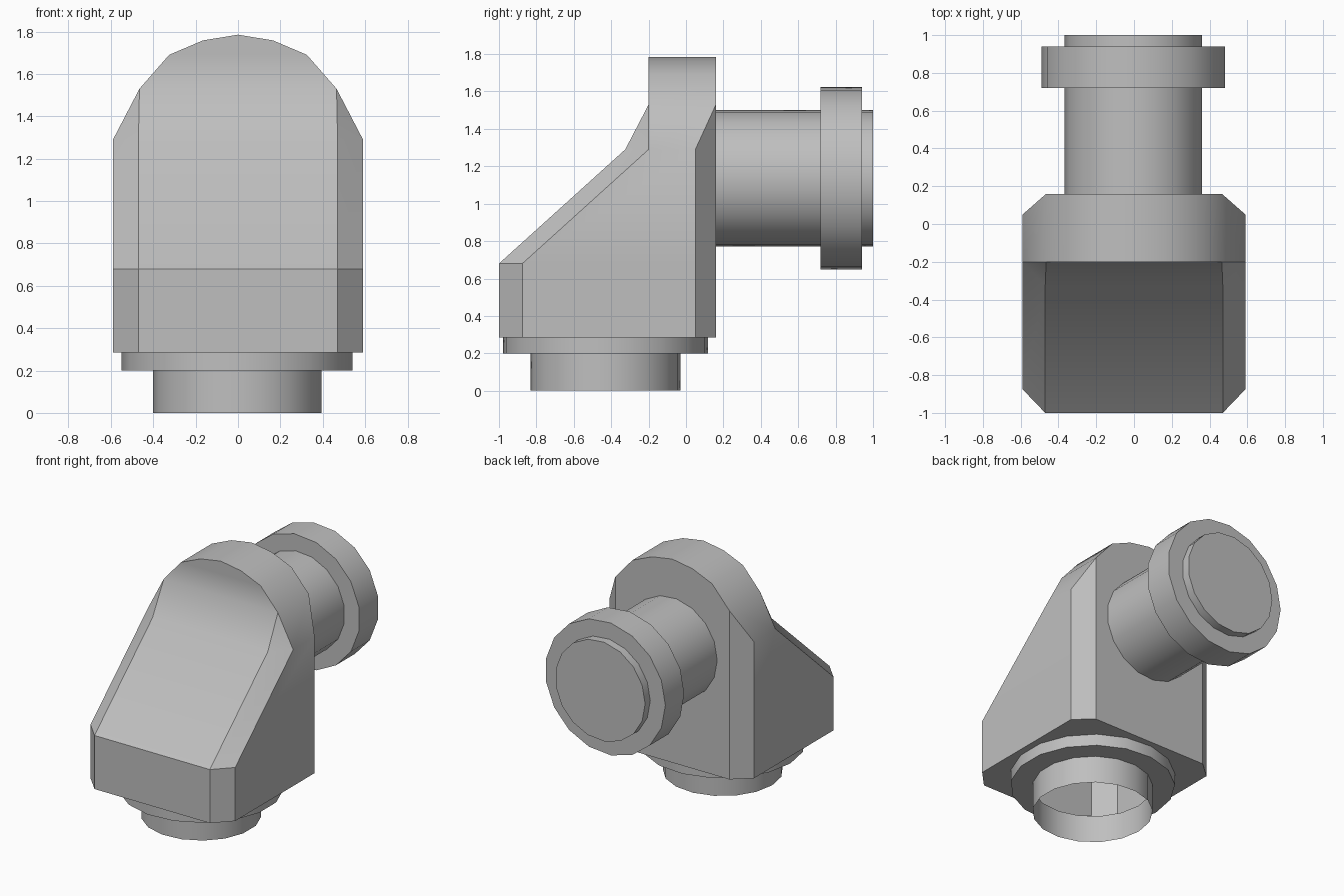
import bpy
import bmesh
from math import sin, cos, pi, radians

if "Cube" in bpy.data.objects:
    bpy.data.objects.remove(bpy.data.objects["Cube"], do_unlink=True)

SIDES = 17
COLLAR_Y, COLLAR_R, BASE_Z = -0.43, 0.55, 0.285

grey = bpy.data.materials.new("plain grey")
grey.use_nodes = True
grey.diffuse_color = (0.52, 0.52, 0.52, 1)
grey.node_tree.nodes["Principled BSDF"].inputs["Base Color"].default_value = grey.diffuse_color


def finish(bm, name):
    bmesh.ops.recalc_face_normals(bm, faces=bm.faces)
    mesh = bpy.data.meshes.new(name)
    bm.to_mesh(mesh)
    bm.free()
    mesh.materials.append(grey)
    obj = bpy.data.objects.new(name, mesh)
    bpy.context.collection.objects.link(obj)
    bpy.ops.object.select_all(action="DESELECT")
    obj.select_set(True)
    bpy.context.view_layer.objects.active = obj
    bpy.ops.object.shade_smooth_by_angle(angle=radians(30))
    return obj


def circle(bm, r, place):
    angles = [pi + 2 * pi * k / SIDES for k in range(SIDES)]
    return [bm.verts.new(place(r * cos(a), r * sin(a))) for a in angles]


def bridge(bm, a, b):
    n = len(a)
    for i in range(n):
        j = (i + 1) % n
        bm.faces.new((a[i], a[j], b[j], b[i]))


def turned(name, profile, place, cap_end=False):
    """Revolve (radius, height) pairs; place maps u, v, height to a point."""
    bm = bmesh.new()
    rings = [circle(bm, r, lambda u, v, h=h: place(u, v, h)) for r, h in profile]
    for a, b in zip(rings, rings[1:]):
        bridge(bm, a, b)
    if cap_end:
        bm.faces.new(rings[-1])
    return finish(bm, name)


# Housing: chamfered footprint, sloping front and arched head
bm = bmesh.new()


def footprint(z, front):
    half = [(0.47, front), (0.59, front + 0.125), (0.59, 0.05), (0.465, 0.16)]
    pts = half + [(-x, y) for x, y in reversed(half)]
    return [bm.verts.new((x, y, z)) for x, y in pts]


base = footprint(BASE_Z, -1)
sill = footprint(0.68, -1)
shoulder = footprint(1.29, -0.325)
bridge(bm, base, sill)
bridge(bm, sill, shoulder)

half_arch = [(0.465, 1.53), (0.325, 1.69), (0.165, 1.758)]
arch = half_arch + [(0, 1.785)] + [(-x, z) for x, z in reversed(half_arch)]
front = [bm.verts.new((x, -0.2, z)) for x, z in arch]
back = [bm.verts.new((x, 0.16, z)) for x, z in arch]
for i in range(len(arch) - 1):
    bm.faces.new((front[i], front[i + 1], back[i + 1], back[i]))
bm.faces.new(front)
bm.faces.new([shoulder[4], shoulder[3]] + back)
bm.faces.new((shoulder[7], shoulder[0], front[0], front[-1]))

# Head shoulders and chamfer tips on each side
for s, end in (((0, 1, 2, 3), 0), ((7, 6, 5, 4), -1)):
    a, b, c, d = [shoulder[i] for i in s]
    bm.faces.new((a, b, front[end]))
    bm.faces.new((b, c, back[end], front[end]))
    bm.faces.new((c, d, back[end]))

# Underside with a round opening
hole = circle(bm, COLLAR_R, lambda u, v: (u, COLLAR_Y + v, BASE_Z))
edges = [bm.edges.get((base[i - 1], base[i])) for i in range(len(base))]
edges += [bm.edges.new((hole[i - 1], hole[i])) for i in range(SIDES)]
bmesh.ops.triangle_fill(bm, edges=edges, use_beauty=True, normal=(0, 0, -1))
finish(bm, "housing")

# Collar and open neck underneath
turned("collar_and_neck",
       [(COLLAR_R, BASE_Z), (COLLAR_R, 0.2), (0.402, 0.2), (0.402, 0)],
       lambda u, v, h: (u, COLLAR_Y + v, h))

# Rear pipe with flange and closed end
turned("rear_pipe",
       [(0.367, 0.16), (0.367, 0.72), (0.49, 0.72), (0.49, 0.94), (0.367, 0.94), (0.367, 1)],
       lambda u, v, h: (u, h, 1.136 + v), cap_end=True)
